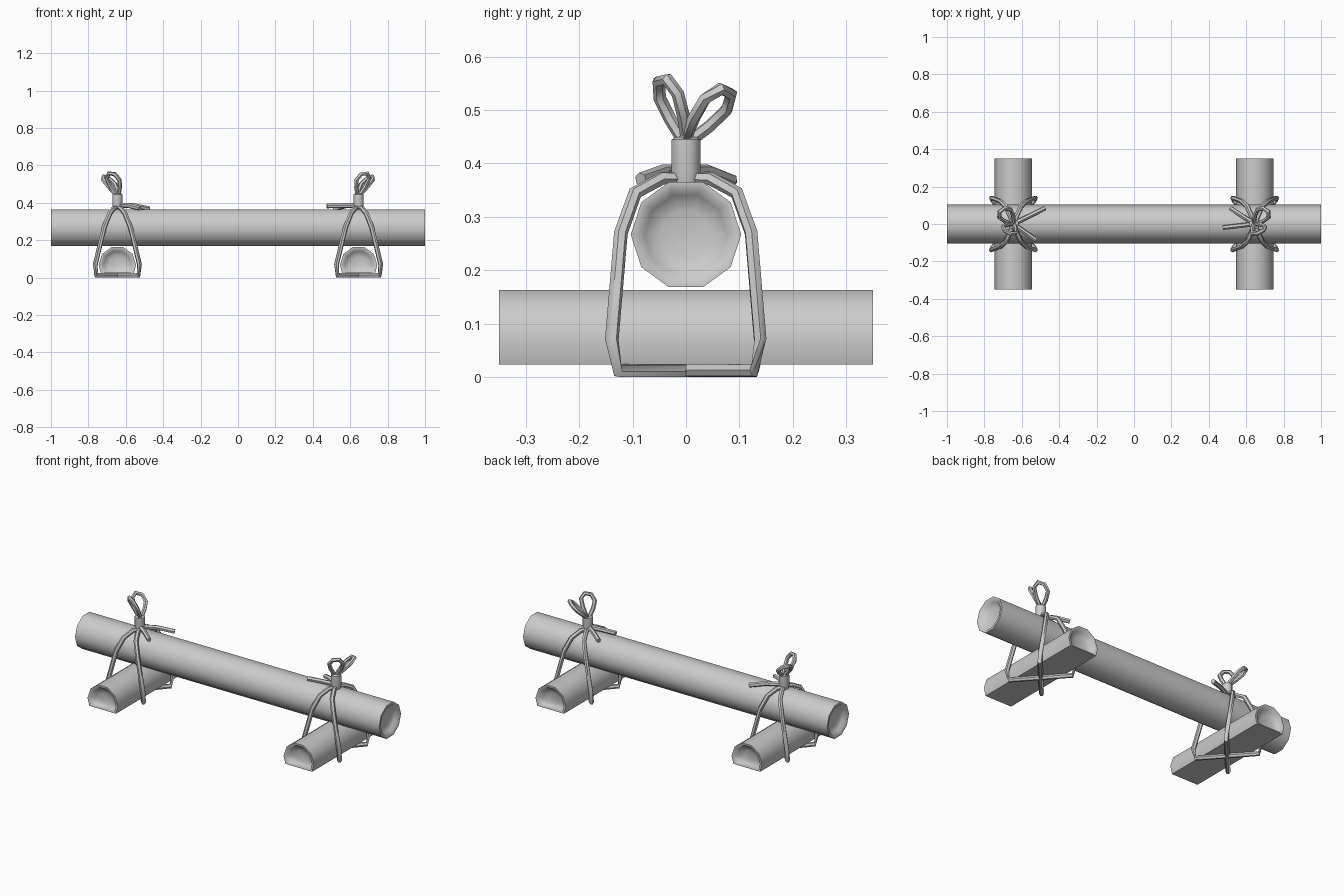
import bpy, bmesh
from math import sin, cos, pi, radians
from mathutils import Vector

if "Cube" in bpy.data.objects:
    bpy.data.objects.remove(bpy.data.objects["Cube"])

grey = bpy.data.materials.new("plain grey")
grey.use_nodes = True
COLOUR = (0.6, 0.6, 0.6, 1)
grey.diffuse_color = COLOUR
grey.node_tree.nodes["Principled BSDF"].inputs["Base Color"].default_value = COLOUR


def finish(bm, name, angle):
    bmesh.ops.recalc_face_normals(bm, faces=bm.faces)
    mesh = bpy.data.meshes.new(name)
    bm.to_mesh(mesh)
    bm.free()
    mesh.materials.append(grey)
    obj = bpy.data.objects.new(name, mesh)
    bpy.context.collection.objects.link(obj)
    bpy.ops.object.select_all(action="DESELECT")
    obj.select_set(True)
    bpy.context.view_layer.objects.active = obj
    bpy.ops.object.shade_smooth_by_angle(angle=radians(angle))
    return obj


def skin(bm, rings, closed=False):
    """Bridge rings of points; cap the ends unless closed into a loop."""
    rings = [[bm.verts.new(p) for p in ring] for ring in rings]
    n = len(rings[0])
    for a, b in zip(rings, rings[1:] + rings[:1] if closed else rings[1:]):
        for i in range(n):
            j = (i + 1) % n
            bm.faces.new((a[i], a[j], b[j], b[i]))
    if not closed:
        bm.faces.new(rings[0])
        bm.faces.new(rings[-1])


def log(name, section, half, place):
    """Extrude a section along its axis, with a dished hollow in each end."""
    stations = [(half - 0.03, 0.45), (half - 0.02, 0.75), (half, 0.87),
                (half, 1), (half - 0.15, 1)]
    stations += [(-t, s) for t, s in reversed(stations)]
    bm = bmesh.new()
    skin(bm, [[place(t, u * s, v * s) for u, v in section] for t, s in stations])
    return finish(bm, name, 70)


def rope(name, points, radius=0.013, closed=False, sides=6):
    """Sweep a small polygon along a path, mitred at the bends."""
    pts = [Vector(p) for p in points]
    n = len(pts)
    rings, normal = [], None
    for i, p in enumerate(pts):
        before = pts[i - 1] if closed or i else p
        after = pts[(i + 1) % n] if closed or i < n - 1 else p
        tangent = (after - before).normalized()
        if normal is None:
            normal = tangent.orthogonal()
        normal = (normal - tangent * normal.dot(tangent)).normalized()
        side = tangent.cross(normal)
        rings.append([p + radius * (normal * cos(2 * pi * k / sides)
                                    + side * sin(2 * pi * k / sides))
                      for k in range(sides)])
    if closed:
        # Line the first ring up with the last so the seam does not twist
        last = rings[-1]
        shift = min(range(sides), key=lambda s: sum(
            (rings[0][k] - last[(k + s) % sides]).length for k in range(sides)))
        bm = bmesh.new()
        loop = [[bm.verts.new(p) for p in r] for r in rings]
        for i in range(n):
            a, b = loop[i], loop[(i + 1) % n]
            off = -shift if i == n - 1 else 0
            for k in range(sides):
                bm.faces.new((a[k], a[(k + 1) % sides],
                              b[(k + 1 + off) % sides], b[(k + off) % sides]))
    else:
        bm = bmesh.new()
        skin(bm, rings)
    return finish(bm, name, 50)


# Long beam
decagon = [(cos(pi * k / 5), sin(pi * k / 5)) for k in range(10)]
log("beam", [(0.1035 * u, 0.1035 * v) for u, v in decagon], 1,
    lambda t, u, v: (t, u, 0.2665 + v))

# Rope strand from the knot down to the underside: x, y, z
STRAND = [(0.018, 0.045, 0.372), (0.04, 0.095, 0.345), (0.07, 0.122, 0.27),
          (0.118, 0.139, 0.07), (0.113, 0.128, 0.012)]
TAILS = {"left": [(-0.17, -0.02, 0.383), (-0.13, 0.085, 0.368)],
         "right": [(0.17, 0.085, 0.368), (0.12, -0.085, 0.37)]}

for side, sx in (("left", 1), ("right", -1)):
    cx = 0.645 * sx

    # Cross log with a flattened underside
    arch = [(0.1 * u, 0.1 * v) for u, v in decagon[:6]] + [(-0.088, -0.045), (0.088, -0.045)]
    log(side + "_cross_log", arch, 0.35, lambda t, u, v: (cx + u, t, 0.068 + v))

    # Two diagonal lashings crossing over the beam and under the log
    for name, d in (("first", 1), ("second", -1)):
        half = [(cx + d * x, y, z) for x, y, z in STRAND]
        other = [(cx - d * x, -y, z) for x, y, z in reversed(STRAND)]
        rope(f"{side}_{name}_lashing", half + other, closed=True)

    # Knot
    bm = bmesh.new()
    skin(bm, [[(cx + r * cos(pi * (k + 0.5) / 4), r * sin(pi * (k + 0.5) / 4), z)
               for k in range(8)]
              for z, r in ((0.365, 0.026), (0.385, 0.029), (0.445, 0.029), (0.45, 0.02))])
    finish(bm, side + "_knot", 50)

    # Bow loops: a teardrop around an axis leaning out of the knot
    base = Vector((cx, 0, 0.44))
    for name, tip, across in (("front", (0.03, -0.043, 0.555), (0.8, 0.4, 0.1)),
                              ("back", (0.06, 0.075, 0.535), (0.75, -0.5, 0.25))):
        top = Vector((cx + sx * tip[0], tip[1], tip[2]))
        wide = Vector((sx * across[0], across[1], across[2])).normalized()
        shape = [(0, 0.006), (0.4, 0.028), (0.75, 0.038), (1, 0.018)]
        path = [base.lerp(top, t) + wide * w for t, w in shape]
        path += [base.lerp(top, t) - wide * w for t, w in reversed(shape)]
        rope(f"{side}_{name}_bow_loop", path, 0.012, closed=True)

    # Loose rope tails
    for name, (x, y, z) in zip(("long", "short"), TAILS[side]):
        rope(f"{side}_{name}_tail",
             [(cx, 0, 0.385), (cx + x * 0.5, y * 0.5, 0.385), (cx + x, y, z)])
